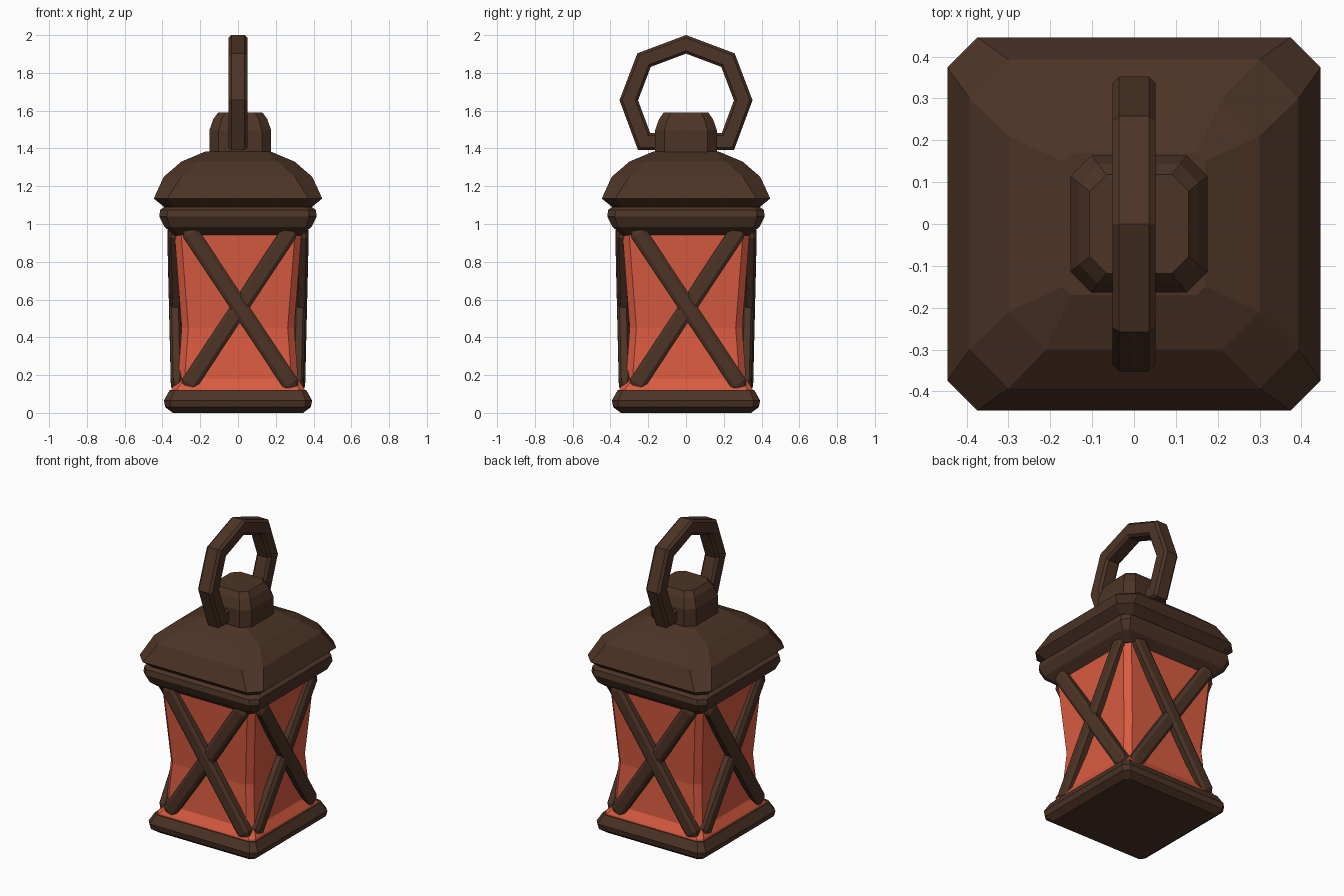
import bpy, bmesh
from math import pi
from mathutils import Vector, Matrix

if "Cube" in bpy.data.objects:
    bpy.data.objects.remove(bpy.data.objects["Cube"])


def material(name, color):
    m = bpy.data.materials.new(name)
    m.diffuse_color = color
    m.use_nodes = True
    m.node_tree.nodes["Principled BSDF"].inputs["Base Color"].default_value = m.diffuse_color
    return m


METAL = material("dark_metal", (0.073, 0.034, 0.019, 1))
GLASS = material("red_glass", (0.70, 0.105, 0.052, 1))


def loft(name, rings, mat):
    """Skin a list of equal-length closed rings and cap both ends."""
    bm = bmesh.new()
    loops = [[bm.verts.new(p) for p in ring] for ring in rings]
    n = len(loops[0])
    for a, b in zip(loops, loops[1:]):
        for i in range(n):
            j = (i + 1) % n
            bm.faces.new((a[i], a[j], b[j], b[i]))
    bm.faces.new(loops[0][::-1])
    bm.faces.new(loops[-1])
    bmesh.ops.recalc_face_normals(bm, faces=bm.faces)
    mesh = bpy.data.meshes.new(name)
    bm.to_mesh(mesh)
    bm.free()
    mesh.materials.append(mat)
    ob = bpy.data.objects.new(name, mesh)
    bpy.context.collection.objects.link(ob)
    return ob


def octagon(h, c):
    """Square of half width h with corners cut by c."""
    s = h - c
    return [(h, -s), (h, s), (s, h), (-s, h), (-h, s), (-h, -s), (-s, -h), (s, -h)]


def tower(name, profile, mat, dx=0.0):
    """Stack of cut-corner squares; profile rows are (z, half width, corner cut)."""
    return loft(name, [[(x + dx, y, z) for x, y in octagon(h, c)]
                       for z, h, c in profile], mat)


# Body parts from bottom to top
tower("base", [(0, 0.345, 0.02), (0.03, 0.385, 0.03), (0.065, 0.393, 0.035),
               (0.12, 0.362, 0.025)], METAL)
tower("glass", [(0.10, 0.36, 0.03), (0.13, 0.35, 0.03), (0.18, 0.318, 0.035),
                (0.45, 0.298, 0.035), (0.97, 0.338, 0.035)], GLASS)
tower("collar", [(0.94, 0.335, 0.02), (0.985, 0.39, 0.03), (1.04, 0.417, 0.04),
                 (1.075, 0.412, 0.04), (1.09, 0.39, 0.03)], METAL)
tower("roof", [(1.085, 0.385, 0.05), (1.135, 0.446, 0.072), (1.25, 0.393, 0.093),
               (1.33, 0.30, 0.09), (1.385, 0.17, 0.02)], METAL)
tower("knob", [(1.36, 0.164, 0.05), (1.495, 0.164, 0.05), (1.555, 0.143, 0.045),
               (1.59, 0.118, 0.04)], METAL, dx=0.012)


# Crossed bars on each of the four sides
def bar(name, top, bottom, turn):
    a, b = Vector(top), Vector(bottom)
    d = (b - a).normalized()
    side = d.cross(Vector((0, 1, 0))).normalized()
    out = side.cross(d)
    spin = Matrix.Rotation(turn, 4, 'Z')
    rings = []
    for p, k in ((a, 0.6), (a + d * 0.03, 1), (b - d * 0.03, 1), (b, 0.6)):
        rings.append([spin @ (p + side * u * 0.045 * k + out * v * 0.031 * k)
                      for u, v in octagon(1, 0.42)])
    loft(name, rings, METAL)


for i, face in enumerate(("front", "right", "back", "left")):
    bar(face + "_bar_falling", (-0.268, -0.344, 0.975), (0.295, -0.324, 0.13), i * pi / 2)
    bar(face + "_bar_rising", (0.285, -0.338, 0.975), (-0.275, -0.316, 0.13), i * pi / 2)

# Carrying ring: faceted loop whose ends run into the knob
half = [(0.10, 1.437), (0.222, 1.437), (0.303, 1.655), (0.222, 1.868)]
path = [Vector((0, y, z)) for y, z in half] + [Vector((0, 0, 1.951))]
path += [Vector((0, -y, z)) for y, z in reversed(half)]
rings = []
for i, p in enumerate(path):
    d0 = (p - path[max(i - 1, 0)]).normalized()
    d1 = (path[min(i + 1, len(path) - 1)] - p).normalized()
    t = (d0 + d1).normalized()
    n = Vector((0, t.z, -t.y))
    miter = 1 / max(t.dot(d1 if d1.length else d0), 0.5)
    rings.append([p + Vector((u * 0.051, 0, 0)) + n * v * 0.046 * miter
                  for u, v in octagon(1, 0.3)])
loft("carrying_ring", rings, METAL)
